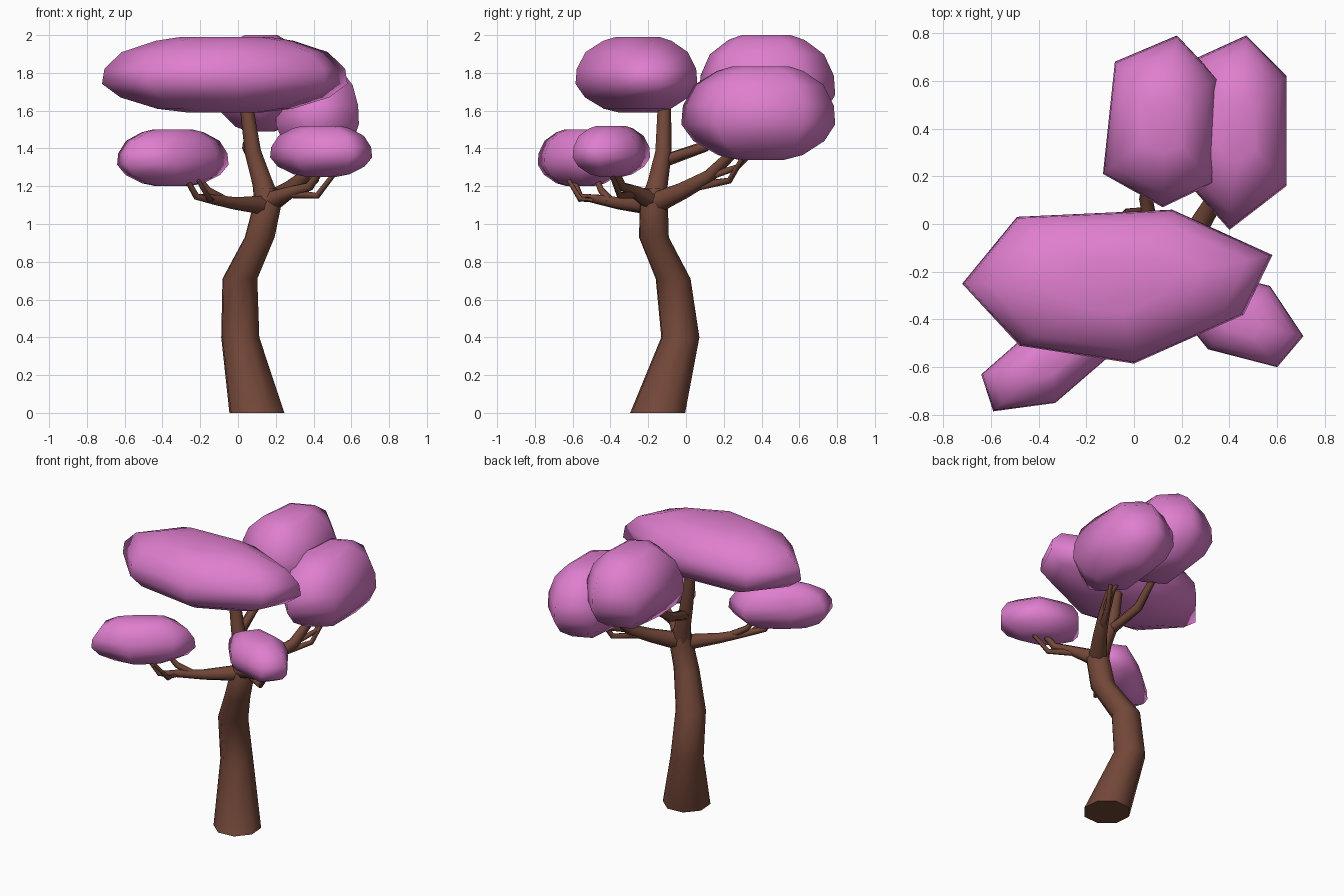
import bpy, bmesh, math
from mathutils import Vector

if "Cube" in bpy.data.objects:
    bpy.data.objects.remove(bpy.data.objects["Cube"], do_unlink=True)


def material(name, rgb):
    m = bpy.data.materials.new(name)
    m.use_nodes = True
    m.diffuse_color = (*rgb, 1)
    bsdf = m.node_tree.nodes["Principled BSDF"]
    bsdf.inputs["Base Color"].default_value = (*rgb, 1)
    bsdf.inputs["Roughness"].default_value = 0.9
    return m


BARK = material("brown_bark", (0.17, 0.063, 0.04))
BLOSSOM = material("pink_blossom", (0.74, 0.21, 0.62))


def loft(name, rings, mat):
    """Skin a stack of equal-sized rings, cap both ends and shade smooth."""
    bm = bmesh.new()
    loops = [[bm.verts.new(p) for p in ring] for ring in rings]
    n = len(loops[0])
    for low, high in zip(loops, loops[1:]):
        for i in range(n):
            j = (i + 1) % n
            bm.faces.new((low[i], low[j], high[j], high[i]))
    caps = [bm.faces.new(loops[0][::-1]), bm.faces.new(loops[-1])]
    bmesh.ops.recalc_face_normals(bm, faces=bm.faces)
    for f in bm.faces:
        f.smooth = True
    if mat == BARK:
        for cap in caps:
            cap.smooth = False
            for e in cap.edges:
                e.smooth = False
    mesh = bpy.data.meshes.new(name)
    bm.to_mesh(mesh)
    bm.free()
    mesh.materials.append(mat)
    obj = bpy.data.objects.new(name, mesh)
    bpy.context.collection.objects.link(obj)
    return obj


def limb(name, path, sides=7, level=False):
    """Tapered tube through (x, y, z, radius) points."""
    pts = [Vector(p[:3]) for p in path]
    rings = []
    for i, p in enumerate(pts):
        t = (pts[min(i + 1, len(pts) - 1)] - pts[max(i - 1, 0)]).normalized()
        if level:
            t = Vector((0, 0, 1))
        u = Vector((0.31, 0.95, 0.1)).cross(t).normalized()
        v = t.cross(u)
        r = path[i][3]
        rings.append([p + r * (math.cos(a) * u + math.sin(a) * v)
                      for a in (math.tau * k / sides for k in range(sides))])
    return loft(name, rings, BARK)


# Height fraction and outline scale of every blossom cloud
CLOUD_PROFILE = [(0, .3), (.05, .55), (.2, .85), (.38, 1),
                 (.58, .98), (.8, .84), (.95, .56), (1, .36)]


def cloud(name, outline, z0, z1):
    """Faceted rounded cloud over a flat polygon outline."""
    cx = sum(p[0] for p in outline) / len(outline)
    cy = sum(p[1] for p in outline) / len(outline)
    rings = [[(cx + (x - cx) * s, cy + (y - cy) * s, z0 + (z1 - z0) * t)
              for x, y in outline] for t, s in CLOUD_PROFILE]
    return loft(name, rings, BLOSSOM)


# Trunk
limb("trunk", [(.10, -.15, 0, .153), (.012, -.03, .4, .106), (.01, -.068, .71, .097),
               (.115, -.17, .93, .083), (.155, -.17, 1.1, .078),
               (.15, -.165, 1.19, .058)], sides=8, level=True)

# Main branches
limb("upright_branch", [(.155, -.17, 1.12, .07), (.13, -.15, 1.22, .055),
                        (.08, -.12, 1.38, .045), (.04, -.115, 1.66, .035)])
limb("back_right_branch", [(.09, -.13, 1.33, .035), (.05, .1, 1.41, .03),
                           (.08, .32, 1.56, .022)])
limb("back_left_branch", [(.16, -.17, 1.11, .06), (.27, -.01, 1.18, .046),
                          (.35, .12, 1.25, .037), (.40, .28, 1.41, .026)])
limb("front_right_branch", [(.15, -.17, 1.1, .055), (-.02, -.35, 1.11, .034),
                            (-.13, -.46, 1.13, .027), (-.22, -.56, 1.145, .018),
                            (-.28, -.6, 1.25, .014)])
limb("front_left_branch", [(.16, -.18, 1.12, .055), (.28, -.27, 1.17, .033),
                           (.38, -.34, 1.2, .024), (.45, -.38, 1.3, .018)])

# Twigs reaching into the clouds
limb("back_left_twig", [(.31, .06, 1.2, .025), (.41, .23, 1.23, .018),
                        (.46, .33, 1.4, .013)], sides=6)
limb("back_left_twig_inner", [(.35, .12, 1.25, .02), (.42, .27, 1.3, .016),
                              (.4, .37, 1.4, .012)], sides=6)
limb("front_right_twig", [(-.06, -.4, 1.12, .025), (-.16, -.45, 1.18, .019),
                          (-.22, -.48, 1.26, .014)], sides=6)
limb("front_right_twig_tip", [(-.14, -.47, 1.13, .02), (-.15, -.56, 1.13, .016),
                              (-.21, -.62, 1.23, .012)], sides=6)
limb("front_left_twig", [(.29, -.28, 1.16, .024), (.42, -.35, 1.15, .017),
                         (.52, -.4, 1.28, .013)], sides=6)

# Blossom clouds
cloud("top_cloud", [(-.72, -.25), (-.48, -.51), (0, -.585), (.46, -.38),
                    (.58, -.13), (.16, .06), (-.49, .03)], 1.59, 1.99)
cloud("front_right_cloud", [(-.64, -.63), (-.59, -.785), (-.33, -.75), (-.11, -.56),
                            (-.05, -.40), (-.22, -.32), (-.48, -.49)], 1.2, 1.5)
cloud("front_left_cloud", [(.17, -.35), (.31, -.525), (.60, -.6), (.71, -.47),
                           (.57, -.26), (.3, -.19)], 1.25, 1.52)
cloud("back_right_cloud", [(-.13, .21), (.12, .07), (.33, .17), (.35, .61),
                           (.18, .79), (-.08, .68)], 1.49, 2.0)
cloud("back_left_cloud", [(.2, .2), (.4, -.025), (.64, .16), (.64, .62),
                          (.47, .79), (.25, .69)], 1.34, 1.835)
